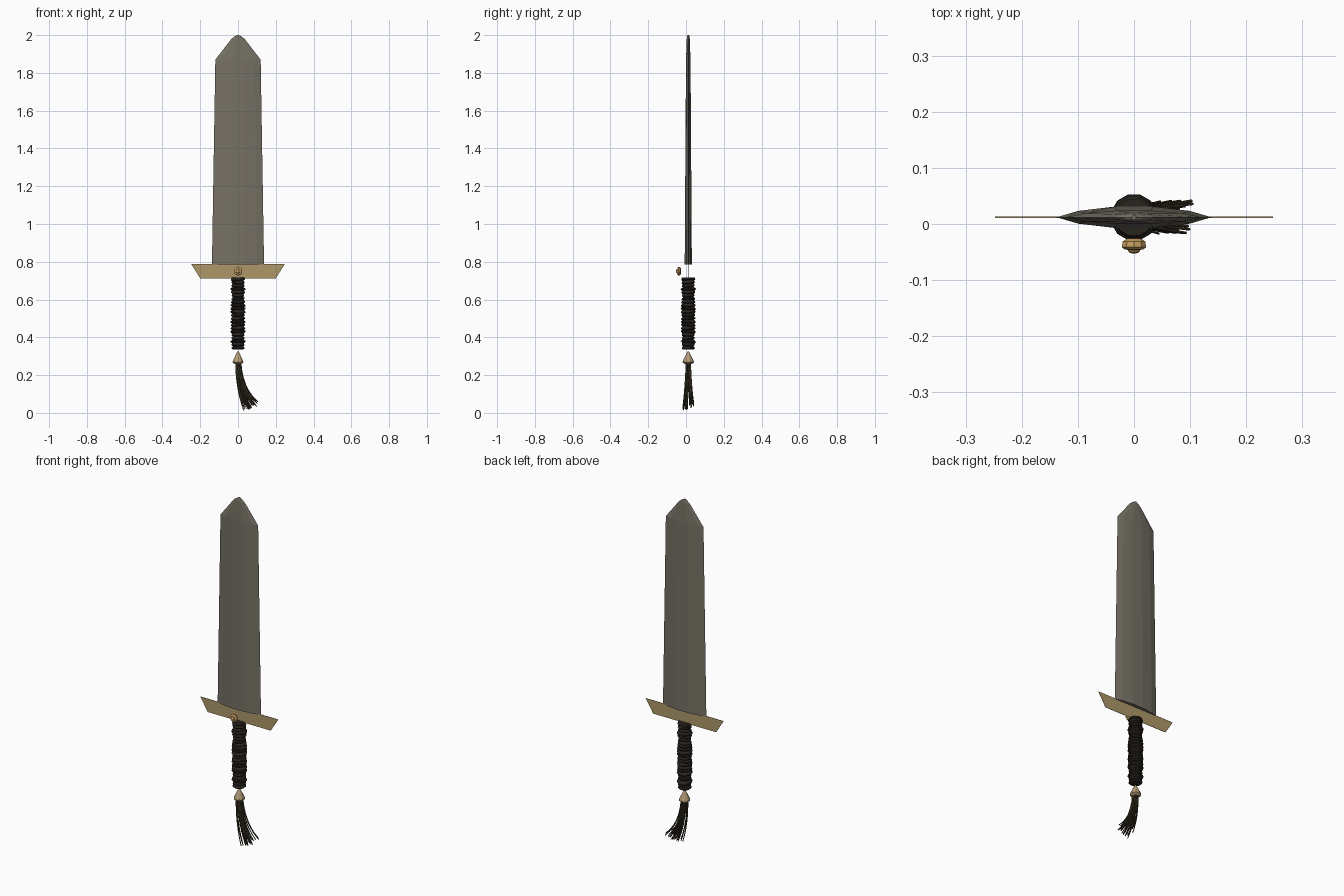
import bpy, bmesh, math, random
from mathutils import Matrix, Vector

random.seed(4)
cube = bpy.data.objects.get("Cube")
if cube:
    bpy.data.objects.remove(cube, do_unlink=True)

MID = 0.012  # depth of the sword's central plane


def material(name, rgb):
    m = bpy.data.materials.new(name)
    m.use_nodes = True
    m.diffuse_color = (*rgb, 1)
    m.node_tree.nodes["Principled BSDF"].inputs["Base Color"].default_value = (*rgb, 1)
    return m


steel = material("dull steel", (0.18, 0.165, 0.13))
brass = material("pale brass", (0.42, 0.31, 0.14))
gold = material("warm gold", (0.55, 0.33, 0.11))
tan = material("tan cap", (0.44, 0.32, 0.18))
leather = material("black leather", (0.022, 0.018, 0.014))
thread = material("dark olive thread", (0.05, 0.04, 0.02))


def loft(name, rings, mat):
    """Skin a list of equal-length closed rings and cap both ends."""
    bm = bmesh.new()
    rows = [[bm.verts.new(p) for p in ring] for ring in rings]
    n = len(rows[0])
    for a, b in zip(rows, rows[1:]):
        for i in range(n):
            j = (i + 1) % n
            bm.faces.new((a[i], a[j], b[j], b[i]))
    bm.faces.new(rows[0][::-1])
    bm.faces.new(rows[-1])
    bmesh.ops.recalc_face_normals(bm, faces=bm.faces)
    me = bpy.data.meshes.new(name)
    bm.to_mesh(me)
    bm.free()
    me.materials.append(mat)
    ob = bpy.data.objects.new(name, me)
    bpy.context.collection.objects.link(ob)
    return ob


def circle(radius, z, sides, tilt=0.0, heading=0.0):
    pts = []
    for i in range(sides):
        a = math.tau * (i + 0.5) / sides
        pts.append((radius * math.cos(a), radius * math.sin(a),
                    z + tilt * math.cos(a - heading)))
    return pts


# Blade: faceted lens section, tapering to a blunt tip
def blade_ring(z, half_width, half_depth):
    section = [(1, 0), (0.72, 0.6), (0.25, 1), (-0.25, 1), (-0.72, 0.6),
               (-1, 0), (-0.72, -0.6), (-0.25, -1), (0.25, -1), (0.72, -0.6)]
    return [(u * half_width, MID + v * half_depth, z) for u, v in section]


loft("blade", [blade_ring(*r) for r in (
    (0.785, 0.138, 0.019), (1.87, 0.12, 0.012), (1.98, 0.035, 0.008),
    (1.992, 0.02, 0.007), (2.0, 0.004, 0.005))], steel)

# Guard: thin flared plate
guard = [(-0.2, 0.712), (0.2, 0.712), (0.248, 0.788), (-0.248, 0.788)]
loft("guard", [[(x, MID + d, z) for x, z in guard] for d in (-0.001, 0.001)], brass)

# Guard stud: turned button facing forward
stud = loft("guard_stud", [circle(r, z, 10) for r, z in (
    (0.013, -0.013), (0.021, -0.008), (0.023, 0.002), (0.018, 0.006),
    (0.012, 0.007), (0.01, 0.011), (0.003, 0.014))], gold)
stud.matrix_world = Matrix.Translation((0, -0.039, 0.75)) @ Matrix.Rotation(math.pi / 2, 4, 'X')

# Grip: uneven stacked wraps with sharp rims and pinched gaps
rings = []
wraps = 22
bottom, top = 0.335, 0.717
step = (top - bottom) / wraps
for k in range(wraps):
    z = bottom + k * step
    r = random.uniform(0.034, 0.042)
    tilt = random.uniform(0, 0.004)
    heading = random.uniform(0, math.tau)
    rings.append(circle(r * 0.8, z, 12, tilt, heading))
    rings.append(circle(r, z + step * 0.35, 12, tilt, heading))
    rings.append(circle(r * 0.97, z + step * 0.65, 12, tilt, heading))
rings.append(circle(0.034, top, 12))
grip = loft("grip_wrap", rings, leather)
grip.location.y = MID

# Tassel cap: small cone with a bevelled foot
cap = loft("tassel_cap", [circle(r, z, 10) for r, z in (
    (0.018, 0.258), (0.03, 0.268), (0.028, 0.276), (0.004, 0.326))], tan)
cap.location.y = MID

# Tassel: thin strands sweeping sideways and fanning out
curve = bpy.data.curves.new("tassel_strands", 'CURVE')
curve.dimensions = '3D'
curve.bevel_depth = 0.003
curve.bevel_resolution = 0
curve.use_fill_caps = True
strands = 38
for k in range(strands):
    t = k / (strands - 1)
    side = random.uniform(-1, 1)
    start = Vector((-0.012 + 0.026 * t, MID + 0.011 * side, 0.27))
    end = Vector((0.03 + 0.075 * t, MID + 0.03 * side,
                  0.005 + 0.03 * t + random.uniform(0, 0.035)))
    bend = Vector((-0.012 + 0.035 * t, MID + 0.017 * side, 0.13))
    spline = curve.splines.new('POLY')
    spline.points.add(6)
    for i, p in enumerate(spline.points):
        u = i / 6
        p.co = (*((1 - u) ** 2 * start + 2 * u * (1 - u) * bend + u * u * end), 1)
        p.radius = 1.1 - 0.3 * u
curve.materials.append(thread)
tassel = bpy.data.objects.new("tassel_strands", curve)
bpy.context.collection.objects.link(tassel)
